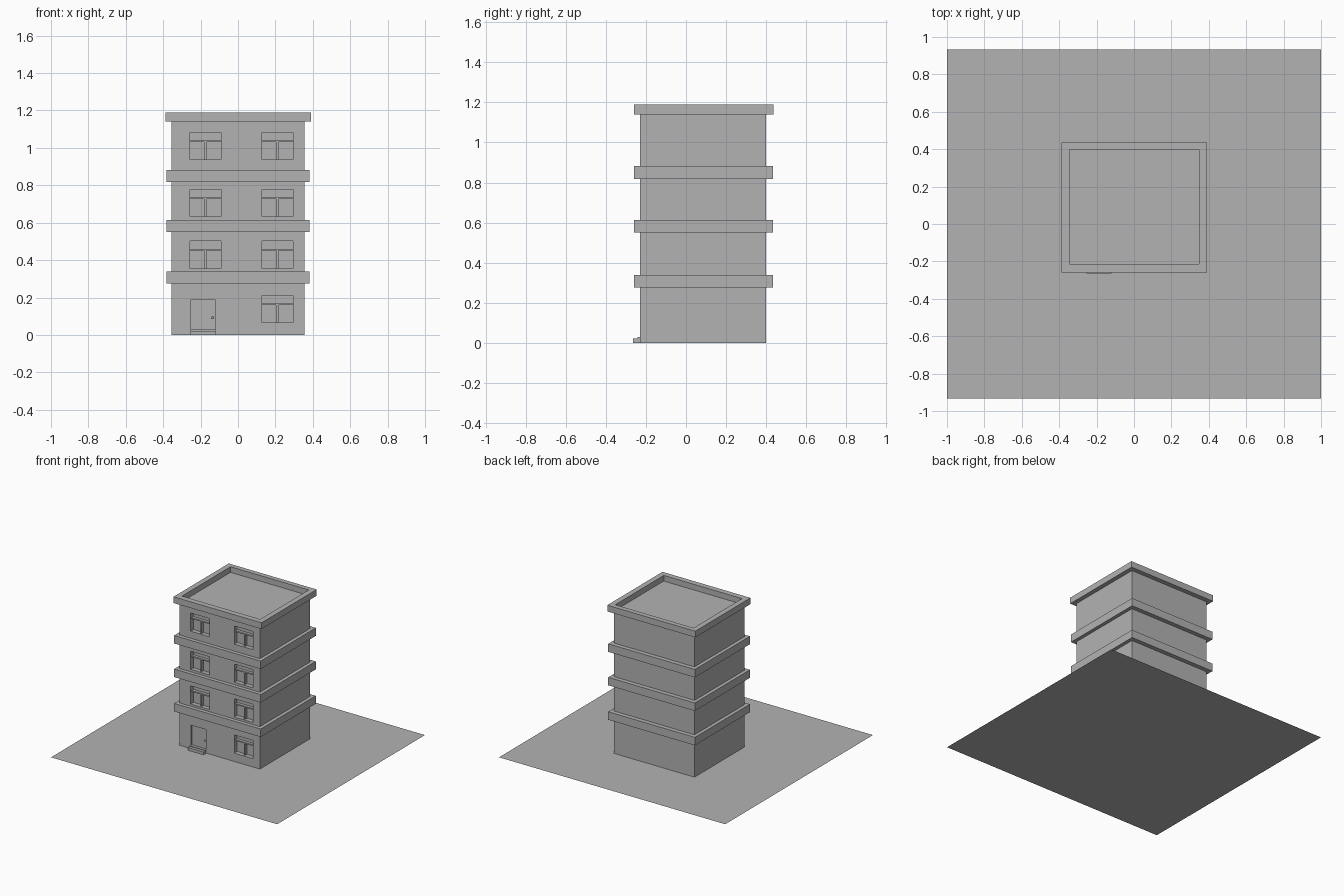
import bpy, bmesh

cube = bpy.data.objects.get("Cube")
if cube:
    bpy.data.objects.remove(cube, do_unlink=True)

GREY = (0.45, 0.45, 0.45, 1)
mat = bpy.data.materials.new("plain grey")
mat.use_nodes = True
mat.diffuse_color = GREY
mat.node_tree.nodes["Principled BSDF"].inputs["Base Color"].default_value = GREY


def boxes(name, spans):
    """One object made of boxes, each given as x, y and z (low, high) spans."""
    bm = bmesh.new()
    for span in spans:
        verts = bmesh.ops.create_cube(bm, size=1)["verts"]
        for v in verts:
            v.co = [lo + (c + 0.5) * (hi - lo) for c, (lo, hi) in zip(v.co, span)]
    return finish(name, bm)


def finish(name, bm):
    mesh = bpy.data.meshes.new(name)
    bm.to_mesh(mesh)
    bm.free()
    mesh.materials.append(mat)
    obj = bpy.data.objects.new(name, mesh)
    bpy.context.collection.objects.link(obj)
    return obj


def cut(target, cutter):
    cutter.hide_render = True
    mod = target.modifiers.new("openings", "BOOLEAN")
    mod.operation = "DIFFERENCE"
    mod.solver = "EXACT"
    mod.object = cutter
    bpy.context.view_layer.objects.active = target
    bpy.ops.object.modifier_apply(modifier=mod.name)
    bpy.data.objects.remove(cutter, do_unlink=True)


# Ground sheet
bm = bmesh.new()
bmesh.ops.create_grid(bm, x_segments=1, y_segments=1, size=1)
for v in bm.verts:
    v.co.y *= 0.933
finish("ground_sheet", bm)

# Main block with recessed windows and doorway
FRONT = -0.23
walls = boxes("walls", [((-0.355, 0.355), (FRONT, 0.40), (0, 1.145))])
WIN_W, WIN_H = 0.165, 0.145
DOOR_X = (-0.255, -0.12)
windows = [(x, z) for z in (0.067, 0.356, 0.633, 0.938)
           for x in (-0.257, 0.128) if x > 0 or z > 0.1]
holes = [((x, x + WIN_W), (FRONT - 0.05, FRONT + 0.035), (z, z + WIN_H))
         for x, z in windows]
holes.append((DOOR_X, (FRONT - 0.05, FRONT + 0.012), (0.027, 0.188)))
cut(walls, boxes("opening_cutter", holes))

# Window bars: a transom across and a mullion below it
for i, (x, z) in enumerate(windows):
    bar_y = (FRONT + 0.012, FRONT + 0.035)
    mid = x + WIN_W / 2
    boxes(f"window_bars_{i + 1}", [
        ((x, x + WIN_W), bar_y, (z + 0.094, z + 0.104)),
        ((mid - 0.006, mid + 0.006), bar_y, (z, z + 0.094))])

# Projecting bands between the floors
for i, z in enumerate((0.275, 0.55, 0.818)):
    boxes(f"floor_band_{i + 1}", [((-0.383, 0.383), (-0.26, 0.435), (z, z + 0.064))])

# Roof parapet ring
parapet = boxes("roof_parapet", [((-0.388, 0.39), (-0.26, 0.437), (1.14, 1.19))])
cut(parapet, boxes("parapet_cutter", [((-0.345, 0.347), (-0.215, 0.398), (1, 1.3))]))

# Doorstep and handle
boxes("doorstep", [(DOOR_X, (-0.265, FRONT), (0, 0.022)),
                   (DOOR_X, (-0.242, FRONT + 0.01), (0.012, 0.028))])
bm = bmesh.new()
bmesh.ops.create_uvsphere(bm, u_segments=12, v_segments=8, radius=0.006)
bmesh.ops.translate(bm, verts=bm.verts, vec=(-0.136, FRONT + 0.007, 0.093))
finish("door_handle", bm)
